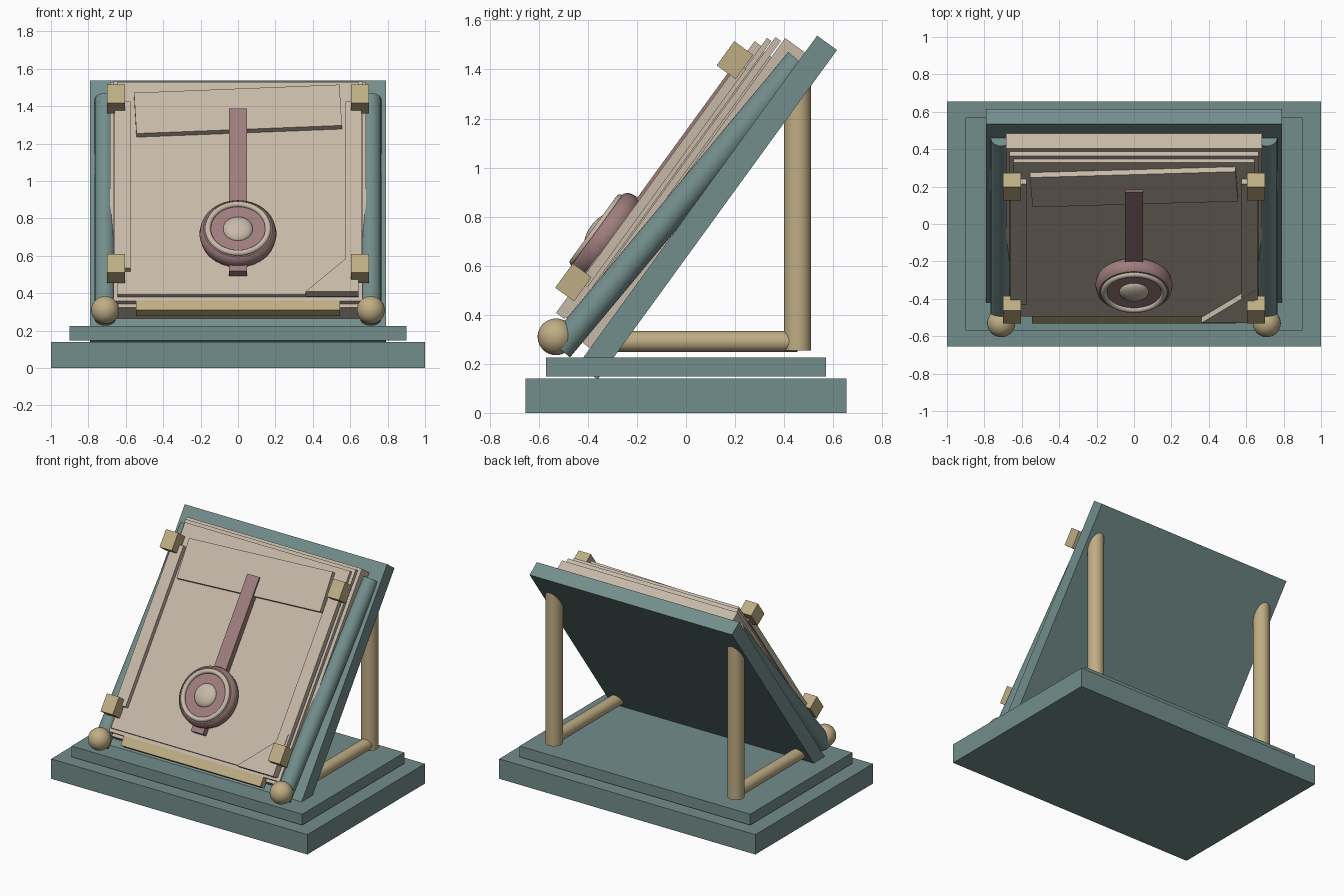
import bpy, bmesh, math
from mathutils import Matrix, Vector

cube = bpy.data.objects.get("Cube")
if cube:
    bpy.data.objects.remove(cube, do_unlink=True)


def material(name, rgb):
    m = bpy.data.materials.new(name)
    m.use_nodes = True
    m.diffuse_color = (*rgb, 1)
    m.node_tree.nodes["Principled BSDF"].inputs["Base Color"].default_value = (*rgb, 1)
    return m


TEAL = material("dusty teal", (0.17, 0.27, 0.26))
PAPER = material("aged paper", (0.57, 0.485, 0.395))
BRASS = material("pale brass", (0.52, 0.42, 0.235))
ROSE = material("faded rose", (0.35, 0.205, 0.205))

# Tilted frame of the board: x across, y up the slope, z out of its front
SLOPE = Matrix.Translation((0, -0.441, 0.195)) @ Matrix.Rotation(math.radians(54), 4, 'X')
FLAT = Matrix.Identity(4)
MID = 0.83  # middle of the board along the slope


def finish(name, bm, mat, matrix=FLAT, smooth=False):
    bmesh.ops.recalc_face_normals(bm, faces=bm.faces)
    bm.transform(matrix)
    mesh = bpy.data.meshes.new(name)
    bm.to_mesh(mesh)
    bm.free()
    mesh.materials.append(mat)
    if smooth:
        mesh.shade_smooth()
        mesh.set_sharp_from_angle(angle=math.radians(35))
    ob = bpy.data.objects.new(name, mesh)
    bpy.context.collection.objects.link(ob)
    return ob


def box(name, xs, ys, zs, mat, matrix=FLAT, turn=0):
    spans = (xs, ys, zs)
    centre = Vector([(a + b) / 2 for a, b in spans])
    size = [b - a for a, b in spans]
    bm = bmesh.new()
    bmesh.ops.create_cube(bm, size=1, matrix=Matrix.Diagonal((*size, 1)))
    place = Matrix.Translation(centre) @ Matrix.Rotation(math.radians(turn), 4, 'Z')
    return finish(name, bm, mat, matrix @ place)


def rod(name, start, end, radius, mat):
    a, b = Vector(start), Vector(end)
    bm = bmesh.new()
    bmesh.ops.create_cone(bm, cap_ends=True, segments=32, radius1=radius,
                          radius2=radius, depth=(b - a).length)
    turn = (b - a).to_track_quat('Z', 'Y').to_matrix().to_4x4()
    return finish(name, bm, mat, Matrix.Translation((a + b) / 2) @ turn, True)


def lathe(name, profile, mat, matrix, closed=False):
    bm = bmesh.new()
    vs = [bm.verts.new((r, 0, z)) for r, z in profile]
    edges = [bm.edges.new(pair) for pair in zip(vs, vs[1:])]
    if closed:
        edges.append(bm.edges.new((vs[-1], vs[0])))
    bmesh.ops.spin(bm, geom=vs + edges, cent=(0, 0, 0), axis=(0, 0, 1),
                   angle=math.tau, steps=48)
    bmesh.ops.remove_doubles(bm, verts=bm.verts, dist=0.0002)
    return finish(name, bm, mat, matrix, True)


# Stepped base
box("base_lower", (-1, 1), (-0.655, 0.655), (0, 0.14), TEAL)
box("base_upper", (-0.9, 0.9), (-0.57, 0.57), (0.148, 0.225), TEAL)

# Sloping back board
box("back_board", (-0.79, 0.79), (0, 2 * MID), (-0.1, 0), TEAL, SLOPE)

# Stack of sheets, each smaller than the one beneath
for name, half_x, half_y, depth in (
        ("page_block", 0.685, 0.745, (0, 0.1)),
        ("middle_sheet", 0.665, 0.725, (0.107, 0.134)),
        ("front_sheet", 0.645, 0.702, (0.138, 0.16))):
    box(name, (-half_x, half_x), (MID - half_y, MID + half_y), depth, PAPER, SLOPE)
box("sheet_core", (-0.6, 0.6), (MID - 0.65, MID + 0.65), (0.05, 0.15), PAPER, SLOPE)

# Slightly crooked note pasted near the top
box("pasted_note", (-0.55, 0.55), (1.195, 1.465), (0.155, 0.193), PAPER, SLOPE, 2.8)

# Folded corner at the lower left of the sheet
bm = bmesh.new()
face = bm.faces.new([bm.verts.new((x, y, 0.155)) for x, y in
                     ((0.36, 0.12), (0.645, 0.12), (0.645, 0.41))])
solid = bmesh.ops.extrude_face_region(bm, geom=[face])
bmesh.ops.translate(bm, vec=(0, 0, 0.042),
                    verts=[g for g in solid["geom"] if isinstance(g, bmesh.types.BMVert)])
finish("folded_corner", bm, PAPER, SLOPE)

# Ledge holding the sheets
box("ledge", (-0.545, 0.545), (0.04, 0.105), (0.085, 0.14), BRASS, SLOPE)

# Ribbon and round seal
box("ribbon", (-0.047, 0.047), (0.25, 1.324), (0.16, 0.205), ROSE, SLOPE)
SEAL = SLOPE @ Matrix.Translation((0, 0.49, 0))
lathe("seal_disc", [(0, 0.17), (0.185, 0.17), (0.2, 0.185), (0.206, 0.215),
                    (0.2, 0.245), (0.185, 0.26), (0, 0.26)], ROSE, SEAL)
ring = [(0.161 + 0.016 * math.cos(a * math.tau / 12),
         0.261 + 0.016 * math.sin(a * math.tau / 12)) for a in range(12)]
lathe("seal_ring", ring, PAPER, SEAL, closed=True)
dome = [(0.08 * math.cos(a * math.pi / 16), 0.255 + 0.035 * math.sin(a * math.pi / 16))
        for a in range(9)]
lathe("seal_dome", dome, PAPER, SEAL)

# Parts repeated on both sides
for side, sign in (("left", 1), ("right", -1)):
    x = 0.71 * sign
    strip = sorted((0.575 * sign, 0.66 * sign))
    box(side + "_edge_strip", strip, (0.28, 1.38), (0.155, 0.193), PAPER, SLOPE)
    clip = sorted((0.605 * sign, 0.7 * sign))
    for place, y in (("lower", 0.262), ("upper", 1.382)):
        box(f"{side}_{place}_clip", clip, (y - 0.061, y + 0.061), (0.165, 0.26), BRASS, SLOPE)
    rod(side + "_roll", (x, -0.516, 0.262), (x, 0.46, 1.435), 0.056, TEAL)
    rod(side + "_rear_post", (x, 0.455, 0.255), (x, 0.455, 1.34), 0.055, BRASS)
    rod(side + "_floor_rail", (x, -0.32, 0.291), (x, 0.455, 0.291), 0.042, BRASS)
    bm = bmesh.new()
    bmesh.ops.create_uvsphere(bm, u_segments=32, v_segments=16, radius=0.075)
    finish(side + "_ball_foot", bm, BRASS, Matrix.Translation((x, -0.53, 0.31)), True)
